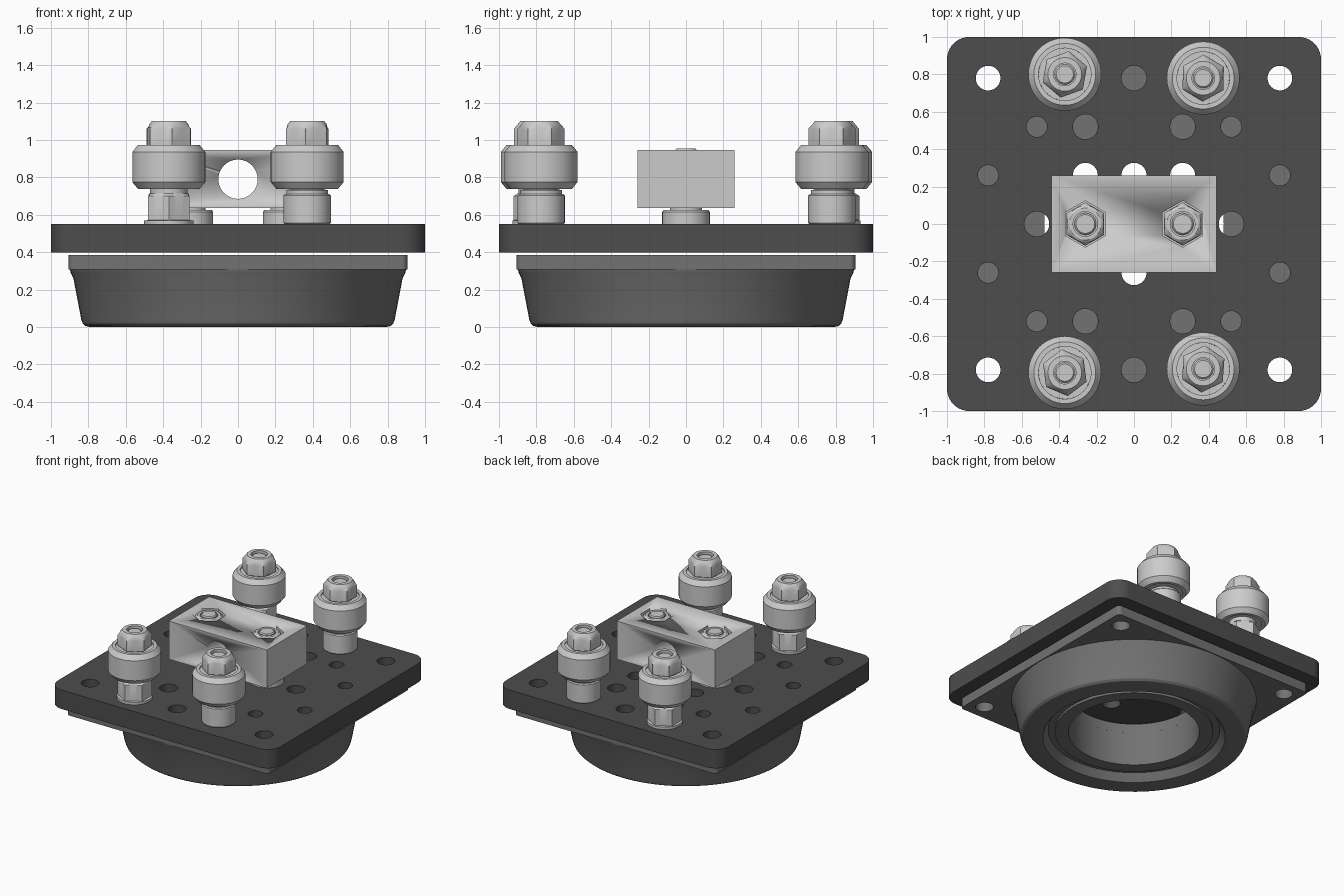
import bpy, bmesh, math
from math import pi, cos, sin

if "Cube" in bpy.data.objects:
    bpy.data.objects.remove(bpy.data.objects["Cube"])


def material(name, v):
    m = bpy.data.materials.new(name)
    m.diffuse_color = (v, v, v, 1)
    m.use_nodes = True
    m.node_tree.nodes["Principled BSDF"].inputs["Base Color"].default_value = m.diffuse_color
    return m


DARK = material("dark_plate", 0.075)
MID = material("mid_grey", 0.17)


def smooth(ob):
    bpy.ops.object.select_all(action='DESELECT')
    ob.select_set(True)
    bpy.context.view_layer.objects.active = ob
    bpy.ops.object.shade_smooth_by_angle(angle=math.radians(28))


def lathe(name, profile, loc=(0, 0, 0), closed=False, seg=48, turn=0, mat=None):
    """Spin (radius, z[, 'hex']) points; hex rings follow a hexagon."""
    bm = bmesh.new()
    rings = []
    for p in profile:
        ring = []
        for i in range(seg):
            a = 2 * pi * i / seg
            r = p[0]
            if len(p) > 2:
                r *= cos(pi / 6) / cos(a % (pi / 3) - pi / 6)
            ring.append(bm.verts.new((r * cos(a + turn), r * sin(a + turn), p[1])))
        rings.append(ring)
    pairs = list(zip(rings, rings[1:]))
    if closed:
        pairs.append((rings[-1], rings[0]))
    else:
        bm.faces.new(rings[0])
        bm.faces.new(rings[-1])
    for a, b in pairs:
        for i in range(seg):
            j = (i + 1) % seg
            bm.faces.new((a[i], a[j], b[j], b[i]))
    bmesh.ops.recalc_face_normals(bm, faces=bm.faces)
    me = bpy.data.meshes.new(name)
    bm.to_mesh(me)
    bm.free()
    ob = bpy.data.objects.new(name, me)
    bpy.context.collection.objects.link(ob)
    ob.location = loc
    if mat:
        me.materials.append(mat)
    smooth(ob)
    return ob


def drilled_plate(name, half, corner, z0, z1, holes, mat):
    """Rounded square with round holes, as a filled and extruded curve."""
    cu = bpy.data.curves.new(name, 'CURVE')
    cu.dimensions = '2D'
    cu.fill_mode = 'BOTH'
    cu.extrude = (z1 - z0) / 2
    outline = []
    for k in range(4):
        a0 = k * pi / 2
        c = half - corner
        cx = c if k in (0, 3) else -c
        cy = c if k in (0, 1) else -c
        for i in range(11):
            a = a0 + i * pi / 20
            outline.append((cx + corner * cos(a), cy + corner * sin(a)))
    loops = [outline]
    for x, y, r in holes:
        n = 64 if r > 0.2 else 32
        loops.append([(x + r * cos(2 * pi * i / n), y + r * sin(2 * pi * i / n)) for i in range(n)])
    for pts in loops:
        s = cu.splines.new('POLY')
        s.points.add(len(pts) - 1)
        for q, (x, y) in zip(s.points, pts):
            q.co = (x, y, 0, 1)
        s.use_cyclic_u = True
    cu.materials.append(mat)
    ob = bpy.data.objects.new(name, cu)
    bpy.context.collection.objects.link(ob)
    ob.location.z = (z0 + z1) / 2
    bpy.ops.object.select_all(action='DESELECT')
    ob.select_set(True)
    bpy.context.view_layer.objects.active = ob
    bpy.ops.object.convert(target='MESH')
    ob = bpy.context.object
    bm = bmesh.new()
    bm.from_mesh(ob.data)
    bmesh.ops.remove_doubles(bm, verts=bm.verts, dist=1e-4)
    bmesh.ops.recalc_face_normals(bm, faces=bm.faces)
    bm.to_mesh(ob.data)
    bm.free()
    smooth(ob)
    return ob


# Mounting plate with its hole pattern
S = (-1, 1)
corners = [(sx * 0.78, sy * 0.78, 0.066) for sx in S for sy in S]
holes = list(corners)
for sx in S:
    holes += [(0, sx * 0.78, 0.067), (sx * 0.52, 0, 0.067),
              (sx * 0.26, 0.26, 0.067), (0, sx * 0.26, 0.067)]
    for sy in S:
        holes += [(sx * 0.52, sy * 0.52, 0.055), (sx * 0.26, sy * 0.52, 0.067),
                  (sx * 0.78, sy * 0.26, 0.055)]
drilled_plate("mounting_plate", 1.0, 0.12, 0.397, 0.55, holes, DARK)

# Turntable: square flange and round bowl
drilled_plate("turntable_flange", 0.905, 0.03, 0.308, 0.386, corners + [(0, 0, 0.48)], MID)
lathe("turntable_bowl", [(0.48, 0.31), (0.90, 0.31), (0.893, 0.285), (0.88, 0.26),
      (0.838, 0.04), (0.83, 0.018), (0.815, 0.005), (0.79, 0), (0.67, 0), (0.63, 0.06),
      (0.58, 0.06), (0.58, 0.04), (0.48, 0.04)], closed=True, seg=96, mat=MID)

# Nut block with cross bore and hex pockets
bpy.ops.mesh.primitive_cube_add(size=1, location=(0, 0, 0.79))
block = bpy.context.object
block.name = "nut_block"
block.scale = (0.88, 0.516, 0.31)
bpy.ops.object.transform_apply(location=False, rotation=False, scale=True)
bore = lathe("bore_cutter", [(0.105, -0.5), (0.105, 0.5)], (0, 0, 0.79))
bore.rotation_euler.x = pi / 2
cutters = [bore]
for x in (-0.26, 0.26):
    cutters.append(lathe("pocket_cutter", [(0.124, 0.82), (0.124, 1.0)], (x, 0, 0),
                         seg=6, turn=pi / 6))
for c in cutters:
    c.hide_render = True
    c.hide_set(True)
    m = block.modifiers.new("cut", 'BOOLEAN')
    m.operation = 'DIFFERENCE'
    m.solver = 'EXACT'
    m.object = c
smooth(block)

# Block spacers, recessed nuts and bolts
for x in (-0.26, 0.26):
    lathe("block_spacer", [(0.127, 0.55), (0.127, 0.615), (0.12, 0.625), (0.085, 0.625),
                           (0.085, 0.636)], (x, 0, 0))
    lathe("block_nut", [(0.116, 0.82, 'hex'), (0.116, 0.915, 'hex'), (0.098, 0.935),
                        (0.085, 0.944), (0.066, 0.944), (0.066, 0.92)], (x, 0, 0), turn=pi / 6)
    lathe("block_bolt", [(0.058, 0.82), (0.058, 0.945), (0.05, 0.953)], (x, 0, 0))

# Four roller wheels: hex spacers on the left, round spacers on the right
for x, y, turn in ((-0.37, 0.8, 0.35), (-0.37, -0.795, 0.65), (0.37, 0.78, 0.5), (0.37, -0.775, 0.45)):
    at = (x, y, 0)
    if x < 0:
        lathe("hex_spacer", [(0.132, 0.55), (0.132, 0.57), (0.125, 0.57), (0.127, 0.571, 'hex'),
              (0.127, 0.7, 'hex'), (0.105, 0.714), (0.1, 0.714), (0.1, 0.75)], at, turn=pi / 6)
    else:
        lathe("round_spacer", [(0.12, 0.55), (0.127, 0.557), (0.127, 0.703), (0.12, 0.71),
              (0.112, 0.71), (0.112, 0.732), (0.09, 0.735), (0.09, 0.75)], at)
    lathe("wheel", [(0.14, 0.738), (0.165, 0.738), (0.195, 0.775), (0.195, 0.936),
          (0.165, 0.973), (0.14, 0.973)], at, closed=True, seg=64)
    lathe("wheel_bearing", [(0.14, 0.748), (0.14, 0.963), (0.1, 0.963), (0.1, 0.976)], at)
    lathe("lock_nut", [(0.126, 0.973, 'hex'), (0.126, 1.06, 'hex'), (0.105, 1.083), (0.09, 1.102),
          (0.06, 1.102), (0.06, 1.075)], at, turn=turn)
    lathe("axle_bolt", [(0.054, 0.95), (0.054, 1.08), (0.046, 1.088)], at)
